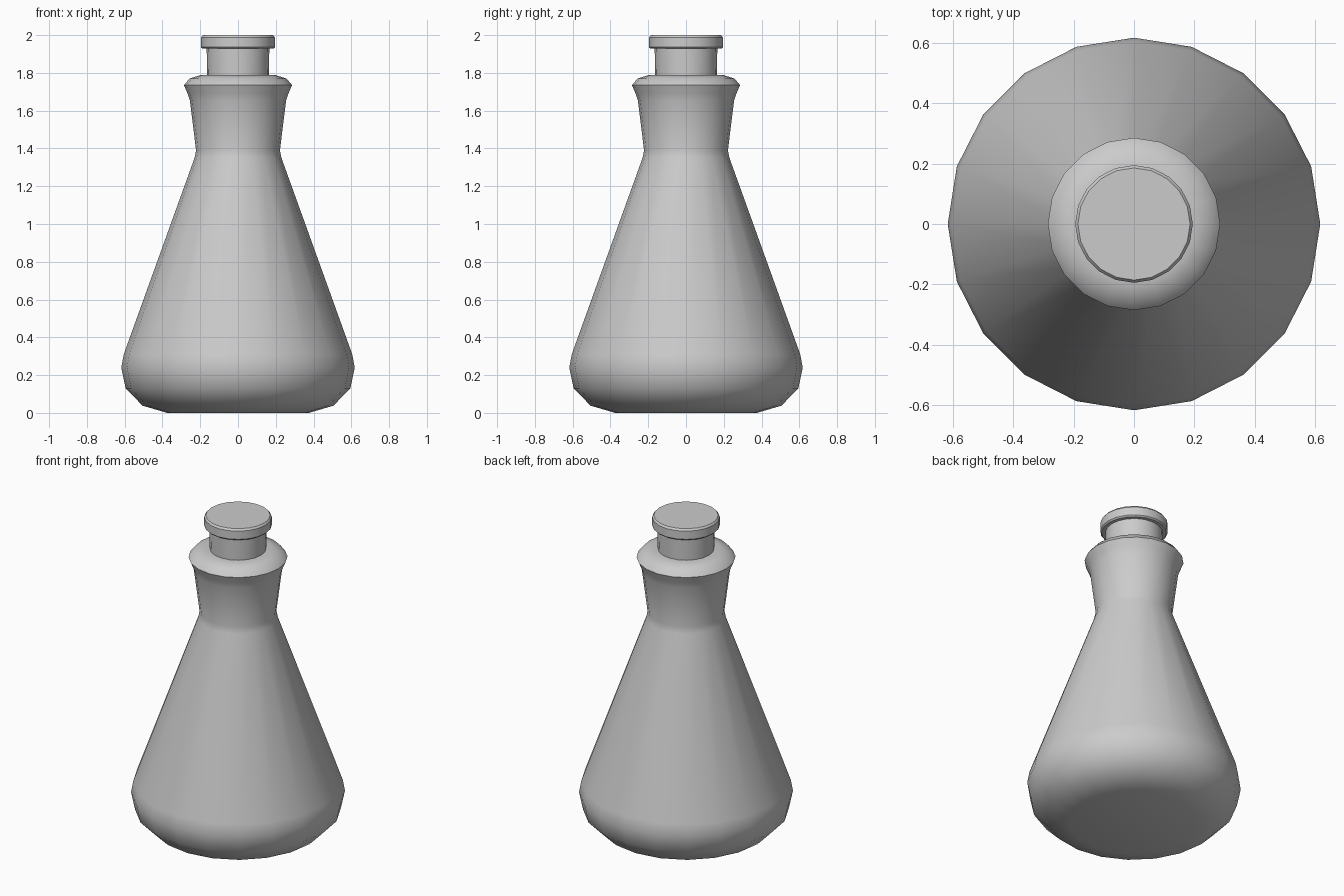
import bpy, bmesh, math

if "Cube" in bpy.data.objects:
    bpy.data.objects.remove(bpy.data.objects["Cube"])

SIDES = 20


def lathe(name, profile, angle, cap_top):
    """Revolve (radius, height) points about z; the base is always capped."""
    bm = bmesh.new()
    rings = []
    for r, z in profile:
        rings.append([bm.verts.new((r * math.cos(2 * math.pi * i / SIDES),
                                    r * math.sin(2 * math.pi * i / SIDES), z))
                      for i in range(SIDES)])
    for low, high in zip(rings, rings[1:]):
        for i in range(SIDES):
            j = (i + 1) % SIDES
            bm.faces.new((low[i], low[j], high[j], high[i]))
    bm.faces.new(rings[0][::-1])
    if cap_top:
        bm.faces.new(rings[-1])
    mesh = bpy.data.meshes.new(name)
    bm.to_mesh(mesh)
    bm.free()
    ob = bpy.data.objects.new(name, mesh)
    bpy.context.collection.objects.link(ob)
    bpy.ops.object.select_all(action='DESELECT')
    bpy.context.view_layer.objects.active = ob
    ob.select_set(True)
    bpy.ops.object.shade_smooth_by_angle(angle=math.radians(angle))
    return ob


# Conical flask: rounded base, sloping body, flared neck and rolled lip
lathe("flask", [
    (0.375, 0.0), (0.505, 0.038), (0.595, 0.13), (0.618, 0.24), (0.605, 0.31),
    (0.23, 1.35), (0.222, 1.39), (0.255, 1.655), (0.267, 1.69), (0.286, 1.735),
    (0.257, 1.77), (0.20, 1.788), (0.16, 1.788), (0.155, 1.70)], 60, False)

# Stopper: plug seated in the neck with a wider, bevelled cap
lathe("stopper", [
    (0.16, 1.65), (0.166, 1.928), (0.187, 1.928), (0.195, 1.936),
    (0.195, 1.988), (0.186, 2.0)], 30, True)
